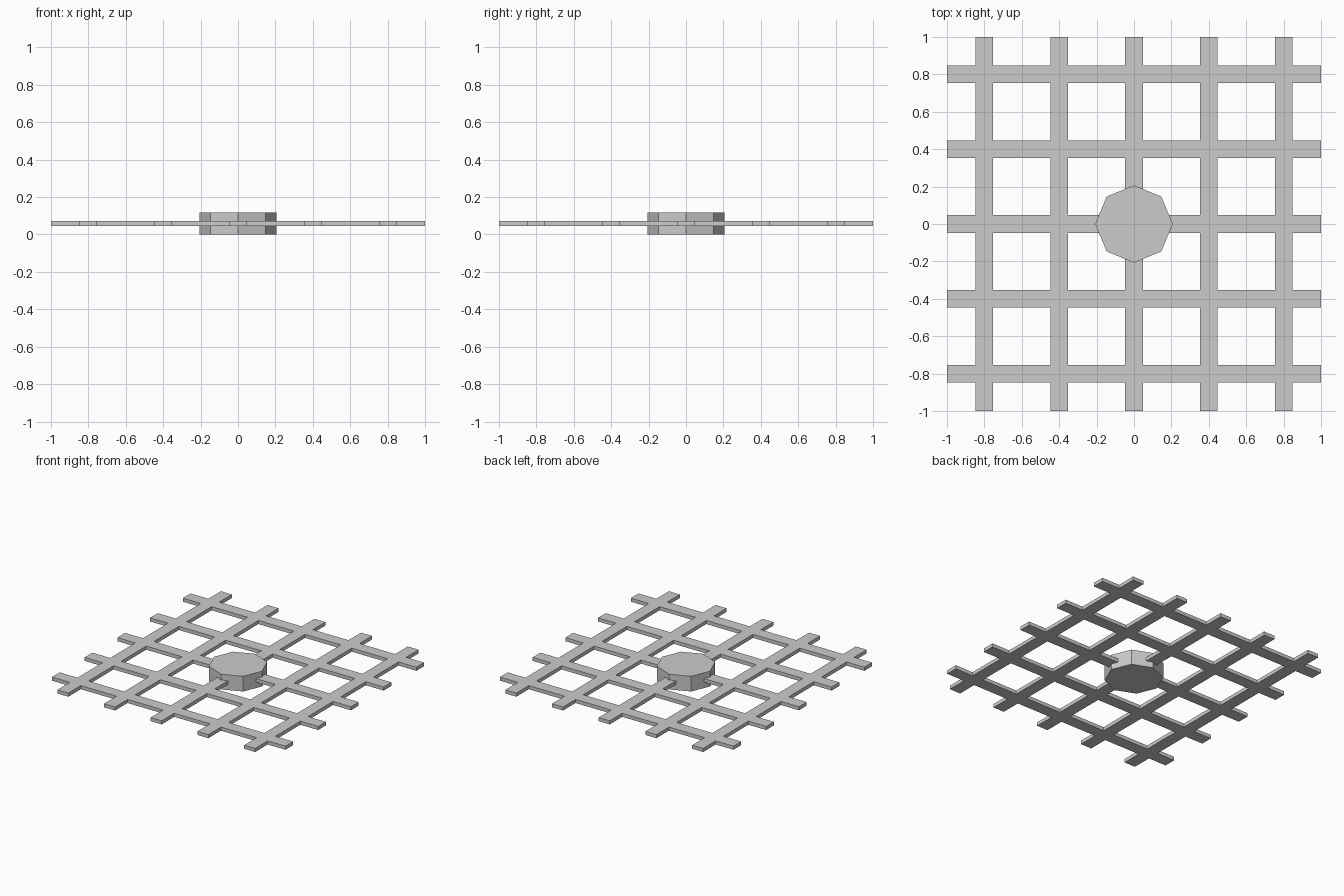
import bpy

if "Cube" in bpy.data.objects:
    bpy.data.objects.remove(bpy.data.objects["Cube"])

BAR_W = 0.094      # width of each slat
BAR_T = 0.028      # thickness of each slat
MID_Z = 0.059      # shared mid height of lattice and hub
OFFSETS = (-0.8, -0.4, 0.0, 0.4, 0.8)


def box(name, size, location):
    bpy.ops.mesh.primitive_cube_add(size=1, location=location)
    obj = bpy.context.object
    obj.name = name
    obj.scale = size
    bpy.ops.object.transform_apply(location=False, rotation=False, scale=True)
    return obj


# Lattice: five slats in each direction, crossing in one plane
for i, d in enumerate(OFFSETS, 1):
    box(f"lengthwise_slat_{i}", (BAR_W, 2, BAR_T), (d, 0, MID_Z))
    box(f"crosswise_slat_{i}", (2, BAR_W, BAR_T), (0, d, MID_Z))

# Octagonal hub with corners on the x and y axes
bpy.ops.mesh.primitive_cylinder_add(vertices=8, radius=0.207, depth=2 * MID_Z,
                                    location=(0, 0, MID_Z))
bpy.context.object.name = "center_hub"
